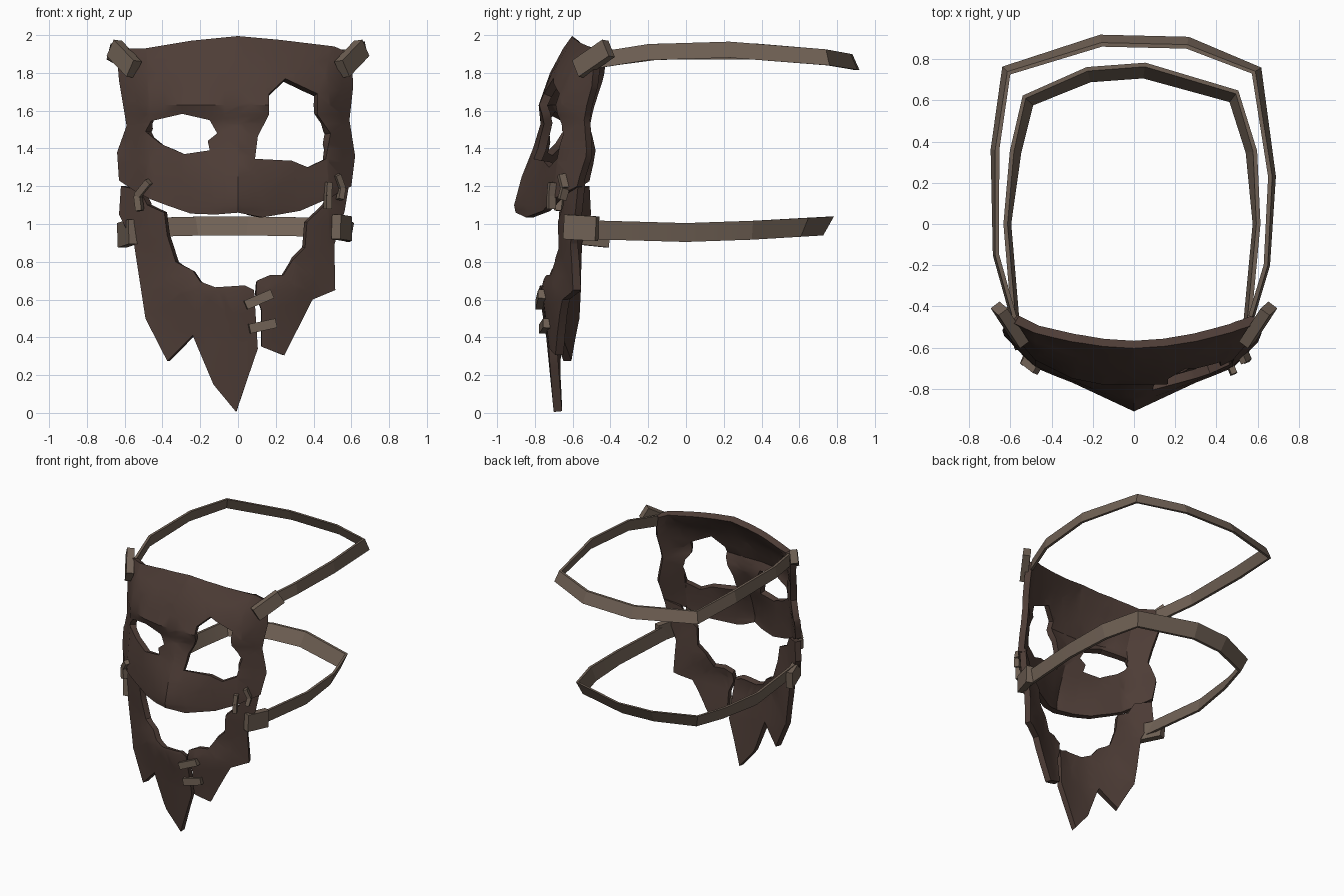
import bpy, bmesh
from mathutils import Vector, Matrix

if "Cube" in bpy.data.objects:
    bpy.data.objects.remove(bpy.data.objects["Cube"])


def material(name, rgb):
    m = bpy.data.materials.new(name)
    m.diffuse_color = (*rgb, 1)
    m.use_nodes = True
    m.node_tree.nodes["Principled BSDF"].inputs["Base Color"].default_value = m.diffuse_color
    return m


LEATHER = material("dark leather", (0.075, 0.046, 0.037))
STRAP = material("tan strap", (0.165, 0.122, 0.092))


def lerp(t, xs, ys):
    if t <= xs[0]:
        return ys[0]
    for i in range(len(xs) - 1):
        if t <= xs[i + 1]:
            k = (t - xs[i]) / (xs[i + 1] - xs[i])
            return ys[i] + k * (ys[i + 1] - ys[i])
    return ys[-1]


# Depth of the curved shells: rows by height, columns by distance from centre
COLS = [0, 0.15, 0.30, 0.48, 0.63]
FACE = {1.05: [-.90, -.84, -.77, -.69, -.56],
        1.10: [-.91, -.84, -.77, -.70, -.56],
        1.25: [-.87, -.82, -.76, -.69, -.54],
        1.40: [-.81, -.77, -.74, -.67, -.51],
        1.53: [-.77, -.75, -.71, -.65, -.50],
        1.63: [-.78, -.78, -.75, -.66, -.49],
        1.80: [-.72, -.71, -.68, -.61, -.47],
        1.93: [-.65, -.63, -.59, -.53, -.46],
        2.00: [-.60, -.58, -.55, -.50, -.46]}
JAW = {0.00: [-.70, -.69, -.66, -.62, -.58],
       0.40: [-.74, -.73, -.68, -.61, -.57],
       0.65: [-.78, -.76, -.71, -.61, -.56],
       0.80: [-.74, -.73, -.69, -.62, -.55],
       1.00: [-.72, -.72, -.70, -.64, -.54],
       1.22: [-.74, -.74, -.71, -.65, -.54]}


def depth(table, x, z):
    return lerp(z, list(table), [lerp(abs(x), COLS, row) for row in table.values()])


def finish(ob, mat, angle=0.55):
    ob.data.materials.append(mat)
    bpy.ops.object.select_all(action='DESELECT')
    bpy.context.view_layer.objects.active = ob
    ob.select_set(True)
    for m in list(ob.modifiers):
        bpy.ops.object.modifier_apply(modifier=m.name)
    bpy.ops.object.shade_smooth_by_angle(angle=angle)


def to_object(name, bm):
    me = bpy.data.meshes.new(name)
    bm.to_mesh(me)
    bm.free()
    ob = bpy.data.objects.new(name, me)
    bpy.context.collection.objects.link(ob)
    return ob


def shell(name, table, loops, thick=0.045):
    """Flat outline with holes, cut into a grid, bent to the depth table, thickened."""
    bm = bmesh.new()
    edges = []
    for loop in loops:
        vs = [bm.verts.new((x, 0, z)) for x, z in loop]
        edges += [bm.edges.new((vs[i - 1], vs[i])) for i in range(len(vs))]
    bmesh.ops.triangle_fill(bm, use_beauty=True, edges=edges, normal=(0, -1, 0))
    rows = list(table)
    zs = rows + [(a + b) / 2 for a, b in zip(rows, rows[1:])]
    half = COLS[:-1] + [0.07, 0.22, 0.39, 0.55]
    cuts = [((x, 0, 0), (1, 0, 0)) for x in set(half + [-h for h in half])]
    cuts += [((0, 0, z), (0, 0, 1)) for z in zs]
    for co, no in cuts:
        bmesh.ops.bisect_plane(bm, geom=bm.verts[:] + bm.edges[:] + bm.faces[:],
                               dist=0.0005, plane_co=co, plane_no=no)
    bmesh.ops.remove_doubles(bm, verts=bm.verts[:], dist=0.003)
    bm.normal_update()
    bmesh.ops.reverse_faces(bm, faces=[f for f in bm.faces if f.normal.y > 0])
    for v in bm.verts:
        v.co.y = depth(table, v.co.x, v.co.z)
    ob = to_object(name, bm)
    s = ob.modifiers.new("thickness", 'SOLIDIFY')
    s.thickness, s.offset = thick, -1
    finish(ob, LEATHER)


def strap(name, pts, height_of, h, t, tilt):
    """Flat band along plan points, leaning outwards towards the back."""
    bm = bmesh.new()
    rings = []
    for i, (x, y) in enumerate(pts):
        a, b = pts[max(i - 1, 0)], pts[min(i + 1, len(pts) - 1)]
        d = Vector((b[0] - a[0], b[1] - a[1], 0)).normalized()
        out = Vector((-d.y, d.x, 0))
        lean = tilt * (0.3 + 0.7 * max(0, y) / 0.8)
        c = Vector((x, y, height_of(y)))
        rings.append([bm.verts.new(c + out * (t / 2 * s + lean * k) + Vector((0, 0, h / 2 * k)))
                      for s, k in ((1, 1), (1, -1), (-1, -1), (-1, 1))])
    for r, q in zip(rings, rings[1:]):
        for j in range(4):
            bm.faces.new((r[j], r[j - 1], q[j - 1], q[j]))
    bm.faces.new(rings[0])
    bm.faces.new(rings[-1][::-1])
    bmesh.ops.recalc_face_normals(bm, faces=bm.faces[:])
    finish(to_object(name, bm), STRAP, 0.2)


def bar(name, a, b, normal, width, thick):
    """Box running from a to b, lying flat against the given normal."""
    a, b = Vector(a), Vector(b)
    u = (b - a).normalized()
    w = u.cross(Vector(normal)).normalized()
    n = w.cross(u)
    rot = Matrix((u * (b - a).length, w * width, n * thick)).transposed().to_4x4()
    bm = bmesh.new()
    bmesh.ops.create_cube(bm, size=1, matrix=Matrix.Translation((a + b) / 2) @ rot)
    bmesh.ops.recalc_face_normals(bm, faces=bm.faces[:])
    finish(to_object(name, bm), STRAP, 0.2)


def stitch(name, table, path, width, side=0):
    """Short strips that follow the leather surface."""
    for i, (p, q) in enumerate(zip(path, path[1:])):
        ends = [(x, depth(table, x, z) - 0.015, z) for x, z in (p, q)]
        bar(f"{name}_{i + 1}", *ends, (side, -1, 0), width, 0.04)


# Upper face plate with two eye openings
face_outline = [(-.64, 1.88), (-.58, 1.93), (-.49, 1.93), (-.25, 1.97), (0, 1.995), (.22, 1.975),
                (.51, 1.94), (.60, 1.90), (.61, 1.73), (.59, 1.55), (.62, 1.36), (.60, 1.20),
                (.49, 1.14), (.33, 1.07), (.13, 1.035), (0, 1.06), (-.12, 1.05), (-.25, 1.055),
                (-.38, 1.10), (-.46, 1.13), (-.54, 1.17), (-.63, 1.23), (-.64, 1.38),
                (-.59, 1.52), (-.63, 1.76)]
left_eye = [(-.49, 1.49), (-.46, 1.545), (-.295, 1.583), (-.15, 1.55), (-.11, 1.48),
            (-.16, 1.44), (-.15, 1.39), (-.285, 1.37), (-.41, 1.425)]
right_eye = [(.165, 1.69), (.25, 1.77), (.42, 1.69), (.42, 1.58), (.49, 1.48), (.465, 1.345),
             (.37, 1.30), (.285, 1.335), (.09, 1.345), (.105, 1.465), (.165, 1.58)]
shell("face_plate", FACE, [face_outline, left_eye, right_eye])

# Jaw in two torn halves
shell("jaw_left", JAW, [[(-.62, 1.20), (-.63, 1.05), (-.55, .89), (-.49, .50), (-.375, .275),
                         (-.24, .41), (-.13, .15), (-.01, .005), (.105, .34), (.085, .65),
                         (.035, .675), (-.12, .665), (-.20, .695), (-.24, .755), (-.33, .80),
                         (-.375, .94), (-.39, 1.06), (-.48, 1.10), (-.52, 1.18)]])
shell("jaw_right", JAW, [[(.10, .70), (.17, .73), (.24, .73), (.29, .81), (.355, .875),
                          (.365, 1.01), (.46, 1.10), (.49, 1.16), (.59, 1.22), (.565, 1.07),
                          (.51, .89), (.515, .65), (.395, .60), (.245, .305), (.125, .35),
                          (.125, .545), (.095, .62)]])

# Head straps
strap("upper_strap",
      [(-.58, -.47), (-.67, -.15), (-.675, .36), (-.62, .745), (-.16, .89), (.26, .88),
       (.595, .745), (.67, .23), (.645, -.20), (.57, -.45)],
      lambda y: lerp(y, [-.45, -.2, .2, .7, .9], [1.87, 1.91, 1.925, 1.89, 1.855]),
      0.085, 0.02, -0.018)
strap("lower_strap",
      [(-.57, -.53), (-.615, 0), (-.575, .35), (-.515, .60), (-.22, .725), (.05, .745),
       (.485, .62), (.57, .35), (.595, 0), (.545, -.53)],
      lambda y: lerp(y, [-.5, 0, .35, .75], [.97, .955, .967, .99]),
      0.10, 0.02, 0.03)

# Strap anchors on both sides
for side, label in ((-1, "left"), (1, "right")):
    bar(f"upper_anchor_{label}", (side * .655, -.41, 1.93), (side * .55, -.57, 1.82),
        (side * .8, -.5, .15), 0.10, 0.055)
bar("lower_anchor_left", (-.615, -.41, .94), (-.555, -.60, .96), (-.9, -.35, 0), 0.13, 0.05)
bar("lower_anchor_right", (.58, -.47, .975), (.52, -.64, .985), (.9, -.35, 0), 0.13, 0.05)

# Stitches joining the plates
stitch("cheek_stitch_left", FACE, [(-.47, 1.225), (-.53, 1.15), (-.52, 1.07)], 0.035, -.4)
stitch("cheek_stitch_right_outer", FACE, [(.525, 1.26), (.55, 1.19), (.54, 1.13)], 0.03, .4)
stitch("cheek_stitch_right_inner", FACE, [(.48, 1.22), (.475, 1.15), (.475, 1.08)], 0.03, .4)
stitch("chin_stitch_upper", JAW, [(.04, .57), (.18, .63)], 0.05)
stitch("chin_stitch_lower", JAW, [(.06, .445), (.20, .475)], 0.05)
